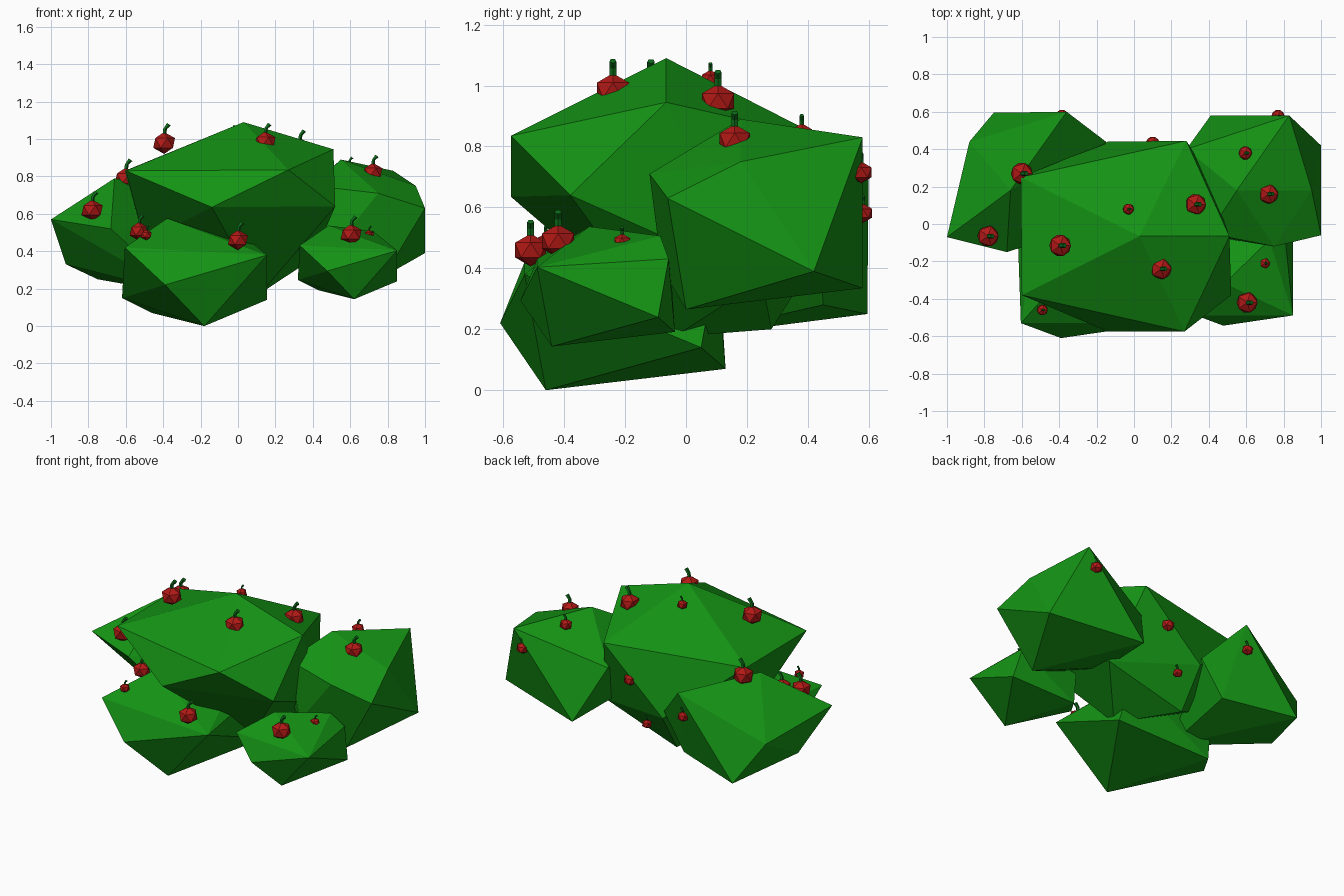
import bpy, bmesh, math
from mathutils import Vector, Matrix

if "Cube" in bpy.data.objects:
    bpy.data.objects.remove(bpy.data.objects["Cube"])


def material(name, rgb):
    m = bpy.data.materials.new(name)
    m.diffuse_color = (*rgb, 1)
    m.use_nodes = True
    m.node_tree.nodes["Principled BSDF"].inputs["Base Color"].default_value = m.diffuse_color
    return m


LEAF = material("leaf_green", (0.007, 0.29, 0.007))
STEM = material("stem_green", (0.004, 0.15, 0.01))
RED = material("fruit_red", (0.45, 0.01, 0.008))


def finish(bm, name, mat):
    bmesh.ops.recalc_face_normals(bm, faces=bm.faces)
    me = bpy.data.meshes.new(name)
    bm.to_mesh(me)
    bm.free()
    me.materials.append(mat)
    ob = bpy.data.objects.new(name, me)
    bpy.context.collection.objects.link(ob)
    return ob


# faceted leaf clump: convex hull of a few corner points
def clump(name, pts):
    bm = bmesh.new()
    for p in pts:
        bm.verts.new(p)
    bmesh.ops.convex_hull(bm, input=bm.verts)
    loose = [v for v in bm.verts if not v.link_faces]
    bmesh.ops.delete(bm, geom=loose, context='VERTS')
    return finish(bm, name, LEAF)


# main clump: crown, front rim, deep back and underside
clump("main_clump", [(.03, -.065, 1.09), (.51, -.065, .945), (.27, -.575, .835),
                     (-.60, -.38, .83), (-.605, .25, .83), (.28, .445, .83),
                     (.52, -.38, .64), (-.14, -.575, .635), (-.14, .44, .45),
                     (.40, .25, .36), (-.50, .02, .45), (-.13, .28, .20), (.12, -.04, .175)])

# front left clump and its smaller copy on the right
front = [(-.18, -.46, 0), (.155, -.53, .38), (.155, .05, .14), (.09, .10, .42),
         (-.39, -.61, .22), (-.605, -.53, .42), (-.38, -.28, .575), (-.03, .06, .53),
         (-.62, -.10, .15), (-.46, .13, .07), (-.50, .11, .38)]
clump("front_left_clump", front)
fc, sc = Vector((-.23, -.24, .29)), Vector((.587, -.29, .342))
clump("front_right_clump", [sc + (Vector(p) - fc) * .685 for p in front])

# back clumps
clump("right_clump", [(1, -.06, .63), (1, .42, .39), (.83, .58, .83), (.78, 0, .265),
                      (.41, .58, .335), (.95, .18, .75), (.55, .18, .89), (.75, -.12, .71),
                      (.40, -.05, .75), (.28, .40, .65), (.30, .10, .42), (.50, -.08, .40)])
clump("left_clump", [(-1, -.07, .57), (-.66, .18, .79), (-.75, .595, .25), (-.36, .60, .735),
                     (-.15, .44, .50), (-.88, .44, .48), (-.92, .165, .33), (-.68, -.15, .52),
                     (-.30, -.03, .17), (-.30, .45, .28)])


# slightly flattened fruit with a bent five-sided stem
def fruit(i, x, y, z, r):
    z -= .25 * r
    bm = bmesh.new()
    bmesh.ops.create_icosphere(bm, subdivisions=1, radius=r,
                               matrix=Matrix.Translation((x, y, z)) @ Matrix.Diagonal((1, 1, .9, 1)))
    finish(bm, f"fruit_{i}", RED)
    bm = bmesh.new()
    rings = []
    for dx, dz in ((0, .6), (.06, 1.15), (.38, 1.55)):
        rings.append([bm.verts.new((x + r * (dx + .17 * math.cos(a)),
                                    y + r * .2 * math.sin(a),
                                    z + r * (dz - .12 * math.cos(a) * (dx > .1))))
                      for a in (k * math.tau / 5 for k in range(5))])
    for lo, hi in zip(rings, rings[1:]):
        for k in range(5):
            n = (k + 1) % 5
            bm.faces.new((lo[k], lo[n], hi[n], hi[k]))
    bm.faces.new(rings[0])
    bm.faces.new(rings[-1])
    finish(bm, f"fruit_stem_{i}", STEM)


FRUITS = [(-.395, -.115, .995, .065), (-.78, -.065, .635, .063), (-.60, .27, .805, .065),
          (.145, -.24, 1.0, .062), (.33, .105, .965, .062), (.72, .16, .835, .058),
          (.605, -.42, .505, .062), (.70, -.21, .495, .03), (-.03, .08, 1.03, .033),
          (.595, .38, .85, .04), (.77, .575, .725, .04), (-.385, .58, .59, .036),
          (.10, .43, .645, .042), (0, -.51, .475, .06), (-.53, -.23, .52, .055),
          (-.49, -.46, .495, .032), (0, .40, .37, .032)]
for i, f in enumerate(FRUITS, 1):
    fruit(i, *f)
